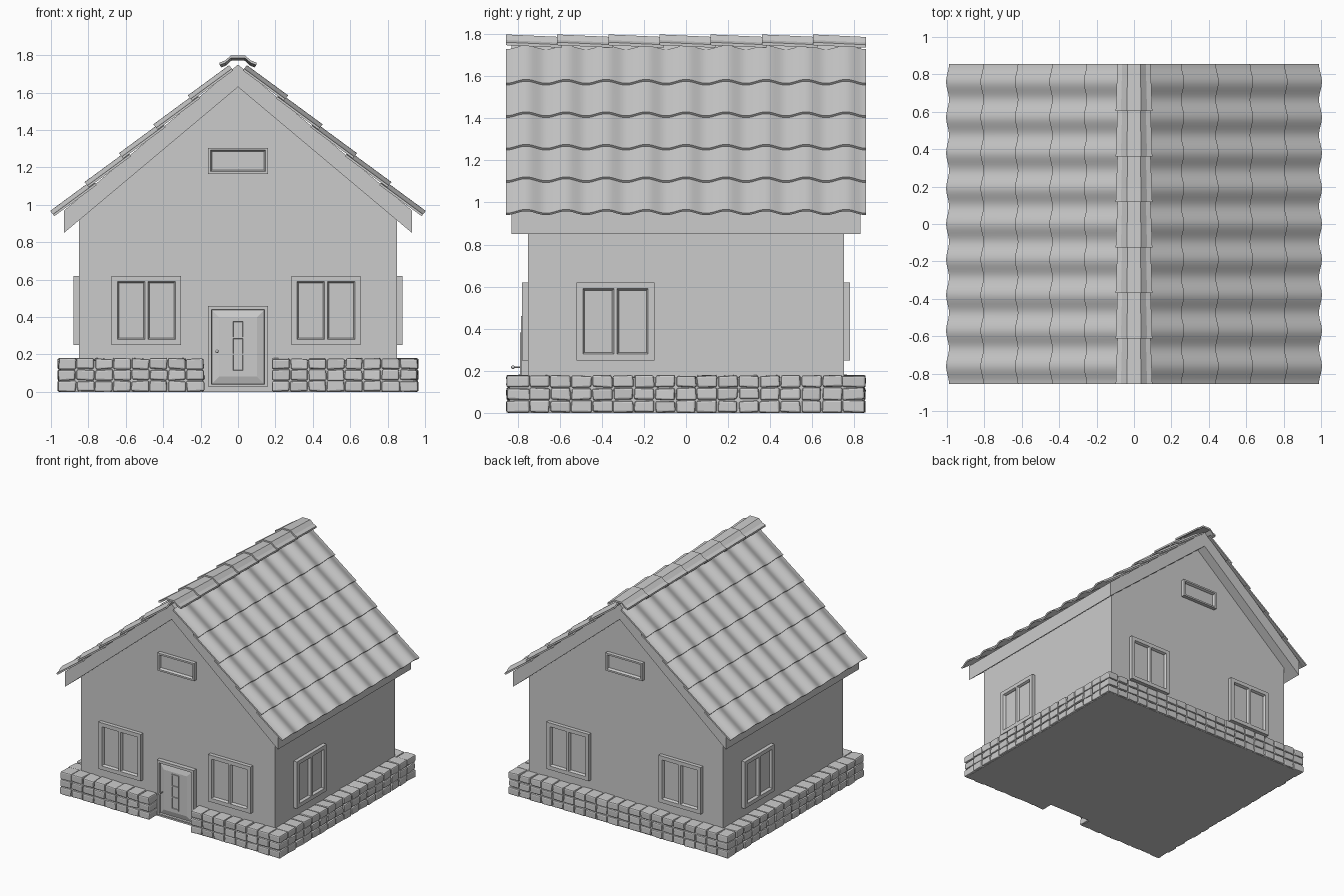
import bpy, bmesh, math, random
from mathutils import Matrix, Vector

if "Cube" in bpy.data.objects:
    bpy.data.objects.remove(bpy.data.objects["Cube"])

random.seed(4)
SLOPE = 0.839
WAVE = 0.19
RIGHT, BACK, LEFT = math.pi / 2, math.pi, -math.pi / 2


def finish(bm, name, smooth=False):
    bmesh.ops.recalc_face_normals(bm, faces=bm.faces[:])
    mesh = bpy.data.meshes.new(name)
    for f in bm.faces:
        f.smooth = smooth
    bm.to_mesh(mesh)
    bm.free()
    if smooth:
        mesh.set_sharp_from_angle(angle=math.radians(35))
    ob = bpy.data.objects.new(name, mesh)
    bpy.context.collection.objects.link(ob)
    return ob


def extrude(bm, vec):
    """Turn the open sheet in bm into a solid along vec."""
    r = bmesh.ops.extrude_face_region(bm, geom=bm.faces[:], use_keep_orig=True)
    vs = [v for v in r["geom"] if isinstance(v, bmesh.types.BMVert)]
    bmesh.ops.translate(bm, verts=vs, vec=vec)


def prism(name, pts, vec):
    bm = bmesh.new()
    bm.faces.new([bm.verts.new(p) for p in pts])
    extrude(bm, vec)
    return finish(bm, name)


def panel(name, xs, zs, depth, insets, loc, angle=0):
    """Framed panel facing -y; cells in odd columns and rows become panes."""
    bm = bmesh.new()
    g = [[bm.verts.new((x, -depth, z)) for z in zs] for x in xs]
    panes = []
    for i in range(len(xs) - 1):
        for j in range(len(zs) - 1):
            f = bm.faces.new((g[i][j], g[i + 1][j], g[i + 1][j + 1], g[i][j + 1]))
            if i % 2 and j % 2:
                panes.append(f)
    bm.normal_update()
    rim = [e for e in bm.edges if e.is_boundary]
    r = bmesh.ops.extrude_edge_only(bm, edges=rim)
    vs = [v for v in r["geom"] if isinstance(v, bmesh.types.BMVert)]
    bmesh.ops.translate(bm, verts=vs, vec=(0, depth + 0.01, 0))
    for thick, d in insets:
        bmesh.ops.inset_individual(bm, faces=panes, thickness=thick, depth=d)
    bmesh.ops.holes_fill(bm, edges=[e for e in bm.edges if e.is_boundary], sides=0)
    ob = finish(bm, name)
    ob.matrix_world = Matrix.Translation(loc) @ Matrix.Rotation(angle, 4, 'Z')
    return ob


# House body with gables
prism("walls", [(-0.85, -0.75, 0), (0.85, -0.75, 0), (0.85, -0.75, 0.927),
                (0, -0.75, 1.64), (-0.85, -0.75, 0.927)], (0, 1.5, 0))

# Roof deck
prism("roof_deck", [(-0.93, -0.83, 0.85), (0, -0.83, 1.63), (0.93, -0.83, 0.85),
                    (0.93, -0.83, 1.75 - SLOPE * 0.93), (0, -0.83, 1.75),
                    (-0.93, -0.83, 1.75 - SLOPE * 0.93)], (0, 1.66, 0))

# Wavy roof tiles, five overlapping rows on each slope
COLS, SUB = 9, 12
for side, label in ((1, "right"), (-1, "left")):
    n = Vector((side * SLOPE, 0, 1)).normalized()
    for row in range(5):
        x_low = 0.975 - 0.184 * row
        x_high = max(x_low - 0.215, 0.03)
        bm = bmesh.new()
        lines = []
        for x, lift in ((x_low, 0.022), (x_high, 0.004)):
            line = []
            for k in range(COLS * SUB + 1):
                y = -COLS * WAVE / 2 + k * WAVE / SUB
                p = Vector((side * x, y, 1.75 - SLOPE * x))
                p += n * (lift + 0.012 * math.cos(2 * math.pi * y / WAVE))
                line.append(bm.verts.new(p))
            lines.append(line)
        a, b = lines
        for k in range(COLS * SUB):
            bm.faces.new((a[k], a[k + 1], b[k + 1], b[k]))
        extrude(bm, n * 0.012)
        finish(bm, f"roof_tiles_{label}_{row + 1}", True)

# Overlapping ridge caps
CAP = [(-0.098, 1.747), (-0.07, 1.757), (-0.038, 1.784),
       (0.038, 1.784), (0.07, 1.757), (0.098, 1.747)]
for i in range(7):
    y0 = -0.855 + i * 0.243
    y1 = min(y0 + 0.265, 0.855)
    bm = bmesh.new()
    near = [bm.verts.new((x, y0, z)) for x, z in CAP]
    far = [bm.verts.new((x * 0.9, y1, z - 0.012)) for x, z in CAP]
    for k in range(5):
        bm.faces.new((near[k], near[k + 1], far[k + 1], far[k]))
    extrude(bm, (0, 0, 0.014))
    finish(bm, f"ridge_cap_{i + 1}")

# Windows
WX = [-0.185, -0.155, -0.008, 0.008, 0.155, 0.185]
WZ = [0.25, 0.28, 0.59, 0.62]
PANE = [(0.008, -0.012), (0.003, -0.008)]
for name, loc, ang in (("window_front_left", (-0.49, -0.75, 0), 0),
                       ("window_front_right", (0.47, -0.75, 0), 0),
                       ("window_back_left", (-0.49, 0.75, 0), BACK),
                       ("window_back_right", (0.49, 0.75, 0), BACK),
                       ("window_right", (0.85, -0.335, 0), RIGHT),
                       ("window_left", (-0.85, 0.335, 0), LEFT)):
    panel(name, WX, WZ, 0.03, PANE, loc, ang)

# Small attic windows in both gables
for name, y, ang in (("attic_window_front", -0.75, 0), ("attic_window_back", 0.75, BACK)):
    panel(name, [-0.16, -0.147, 0.147, 0.16], [1.165, 1.178, 1.292, 1.305],
          0.03, PANE, (0, y, 0), ang)

# Door with raised leaf, three small lights and a knob
panel("door", [-0.16, -0.142, 0.142, 0.16], [0.03, 0.04, 0.44, 0.46],
      0.035, [(0.004, -0.014), (0.055, 0.012)], (0, -0.75, 0))
panel("door_lights", [-0.034, -0.026, 0.026, 0.034],
      [0.107, 0.115, 0.197, 0.205, 0.285, 0.293, 0.375, 0.383],
      0.039, [(0.003, -0.012)], (0, -0.75, 0))
bm = bmesh.new()
turn = Matrix.Rotation(math.pi / 2, 4, 'X')
bmesh.ops.create_cone(bm, cap_ends=True, segments=12, radius1=0.004, radius2=0.004,
                      depth=0.05, matrix=Matrix.Translation((-0.112, -0.795, 0.217)) @ turn)
bmesh.ops.create_uvsphere(bm, u_segments=12, v_segments=8, radius=0.009,
                          matrix=Matrix.Translation((-0.112, -0.822, 0.217)))
finish(bm, "door_knob", True)

# Foundation core with a notch for the doorway
prism("foundation", [(-0.948, -0.838, 0), (-0.19, -0.838, 0), (-0.19, -0.74, 0),
                     (0.19, -0.74, 0), (0.19, -0.838, 0), (0.948, -0.838, 0),
                     (0.948, 0.838, 0), (-0.948, 0.838, 0)], (0, 0, 0.168))

# Rough stone courses around the base
bm = bmesh.new()


def stones(start, end, count, fixed, depth, along_x):
    step = (end - start) / count
    for course in range(3):
        for i in range(count):
            c = start + (i + 0.5) * step
            x, y = (c, fixed) if along_x else (fixed, c)
            sx, sy = (step - 0.005, depth) if along_x else (depth, step - 0.005)
            m = Matrix.Translation((x, y, 0.03 + 0.06 * course)) @ \
                Matrix.Diagonal((sx, sy, 0.056, 1))
            for v in bmesh.ops.create_cube(bm, size=1, matrix=m)["verts"]:
                v.co += Vector([random.uniform(-0.004, 0.004) for _ in range(3)])
                v.co.z = max(v.co.z, 0)


stones(-0.962, -0.18, 8, -0.797, 0.108, True)
stones(0.18, 0.962, 8, -0.797, 0.108, True)
stones(-0.962, 0.962, 20, 0.797, 0.108, True)
for side in (-1, 1):
    stones(-0.745, 0.745, 15, side * 0.905, 0.115, False)
base = finish(bm, "stone_base")
bev = base.modifiers.new("rounding", 'BEVEL')
bev.width = 0.009
bev.segments = 2
